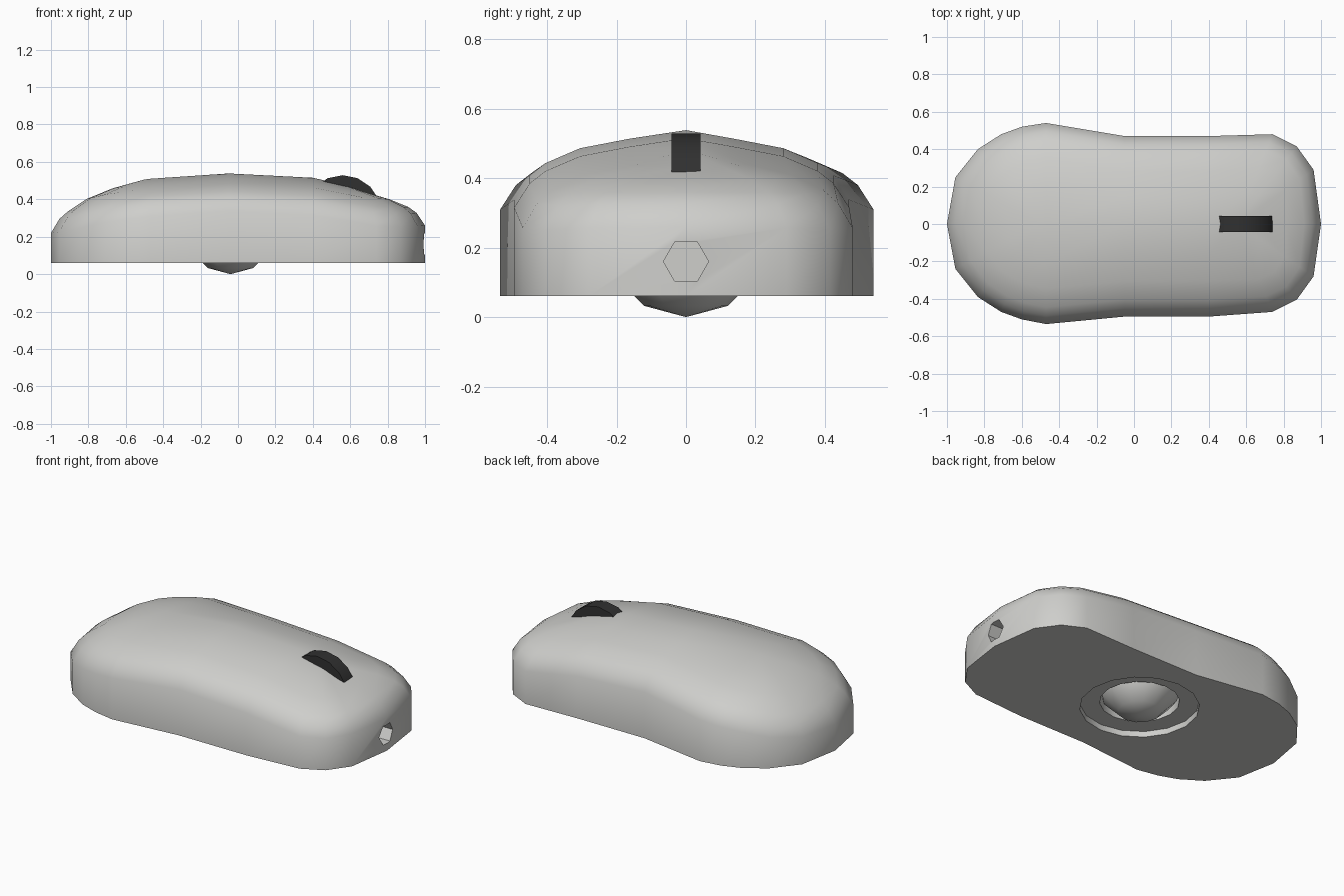
import bpy, bmesh, math
from mathutils import Vector

if "Cube" in bpy.data.objects:
    bpy.data.objects.remove(bpy.data.objects["Cube"])


def material(name, rgb):
    m = bpy.data.materials.new(name)
    m.diffuse_color = (*rgb, 1)
    m.use_nodes = True
    m.node_tree.nodes["Principled BSDF"].inputs["Base Color"].default_value = m.diffuse_color
    return m


SHELL = material("light grey plastic", (0.62, 0.62, 0.60))
RUBBER = material("dark rubber", (0.03, 0.03, 0.03))


def interp(table, v):
    """Piecewise linear lookup."""
    if v <= table[0][0]:
        return table[0][1]
    for (a, fa), (b, fb) in zip(table, table[1:]):
        if v <= b:
            return fa + (fb - fa) * (v - a) / (b - a)
    return table[-1][1]


def smooth(ob, angle):
    bpy.ops.object.select_all(action='DESELECT')
    ob.select_set(True)
    bpy.context.view_layer.objects.active = ob
    bpy.ops.object.shade_smooth_by_angle(angle=math.radians(angle))


def cylinder(name, loc, r, depth, sides, rot=(0, 0, 0)):
    bpy.ops.mesh.primitive_cylinder_add(vertices=sides, radius=r, depth=depth,
                                        location=loc, rotation=rot)
    ob = bpy.context.object
    ob.name = name
    return ob


# Plan outline: x, half-width on +y side, half-width on -y side
PLAN = [(-0.955, 0.25, 0.24), (-0.835, 0.40, 0.39), (-0.71, 0.48, 0.47),
        (-0.60, 0.52, 0.51), (-0.47, 0.54, 0.535), (-0.05, 0.47, 0.495),
        (0.40, 0.47, 0.495), (0.74, 0.48, 0.47), (0.87, 0.415, 0.405),
        (0.96, 0.29, 0.28)]
outline = ([(-1, 0)] + [(x, -b) for x, a, b in PLAN] + [(1, 0)]
           + [(x, a) for x, a, b in reversed(PLAN)])
# Crown height along x, and how far it falls near the rim
CROWN = [(-1, 0.42), (-0.91, 0.43), (-0.7, 0.48), (-0.43, 0.515), (-0.02, 0.54),
         (0.37, 0.522), (0.62, 0.465), (0.84, 0.45), (1, 0.46)]
FALL = [(0, 0.2), (0.045, 0.13), (0.09, 0.095), (0.19, 0.052), (0.33, 0.025),
        (0.45, 0)]
BASE = 0.06

# Shell: rings stepping in from the rim to a central spine
bm = bmesh.new()
rings = [[bm.verts.new((x, y, BASE)) for x, y in outline]]
for d in (0, 0.045, 0.09, 0.19, 0.33, None):
    ring = []
    for x, y in outline:
        p = Vector((x, y))
        spine = Vector((max(-0.5, min(0.55, x)), 0))
        length = (spine - p).length
        q = spine if d is None else p.lerp(spine, d / length)
        z = interp(CROWN, q.x) - interp(FALL, 0.45 if d is None else d)
        ring.append(bm.verts.new((q.x, q.y, z)))
    rings.append(ring)
n = len(outline)
for lo, hi in zip(rings, rings[1:]):
    for i in range(n):
        j = (i + 1) % n
        bm.faces.new((lo[i], lo[j], hi[j], hi[i]))
bm.faces.new(list(reversed(rings[0])))
bmesh.ops.remove_doubles(bm, verts=bm.verts, dist=0.0005)
bmesh.ops.recalc_face_normals(bm, faces=bm.faces)
me = bpy.data.meshes.new("mouse_shell")
bm.to_mesh(me)
bm.free()
shell = bpy.data.objects.new("mouse_shell", me)
bpy.context.collection.objects.link(shell)
me.materials.append(SHELL)

# Cut the retaining ring recess, the ball socket and the cable hole
BX = -0.04
cutters = [
    cylinder("ring_cutter", (BX, 0, 0.045), 0.33, 0.10, 16),
    cylinder("socket_cutter", (BX, 0, 0.10), 0.22, 0.30, 16),
    cylinder("cable_cutter", (1.0, 0, 0.16), 0.065, 0.28, 6, (0, math.pi / 2, 0)),
]
for c in cutters:
    c.hide_render = True
    mod = shell.modifiers.new(c.name, 'BOOLEAN')
    mod.operation = 'DIFFERENCE'
    mod.solver = 'EXACT'
    mod.object = c
    bpy.context.view_layer.objects.active = shell
    bpy.ops.object.modifier_apply(modifier=mod.name)
for c in cutters:
    bpy.data.objects.remove(c, do_unlink=True)
smooth(shell, 42)

# Tracking ball
bpy.ops.mesh.primitive_uv_sphere_add(segments=12, ring_count=6, radius=0.24,
                                     location=(BX, 0, 0.24))
ball = bpy.context.object
ball.name = "tracking_ball"
ball.data.materials.append(SHELL)
smooth(ball, 50)

# Scroll wheel
wheel = cylinder("scroll_wheel", (0.56, 0, 0.322), 0.207, 0.084, 16,
                 (math.pi / 2, 0, 0))
wheel.data.materials.append(RUBBER)
smooth(wheel, 40)
